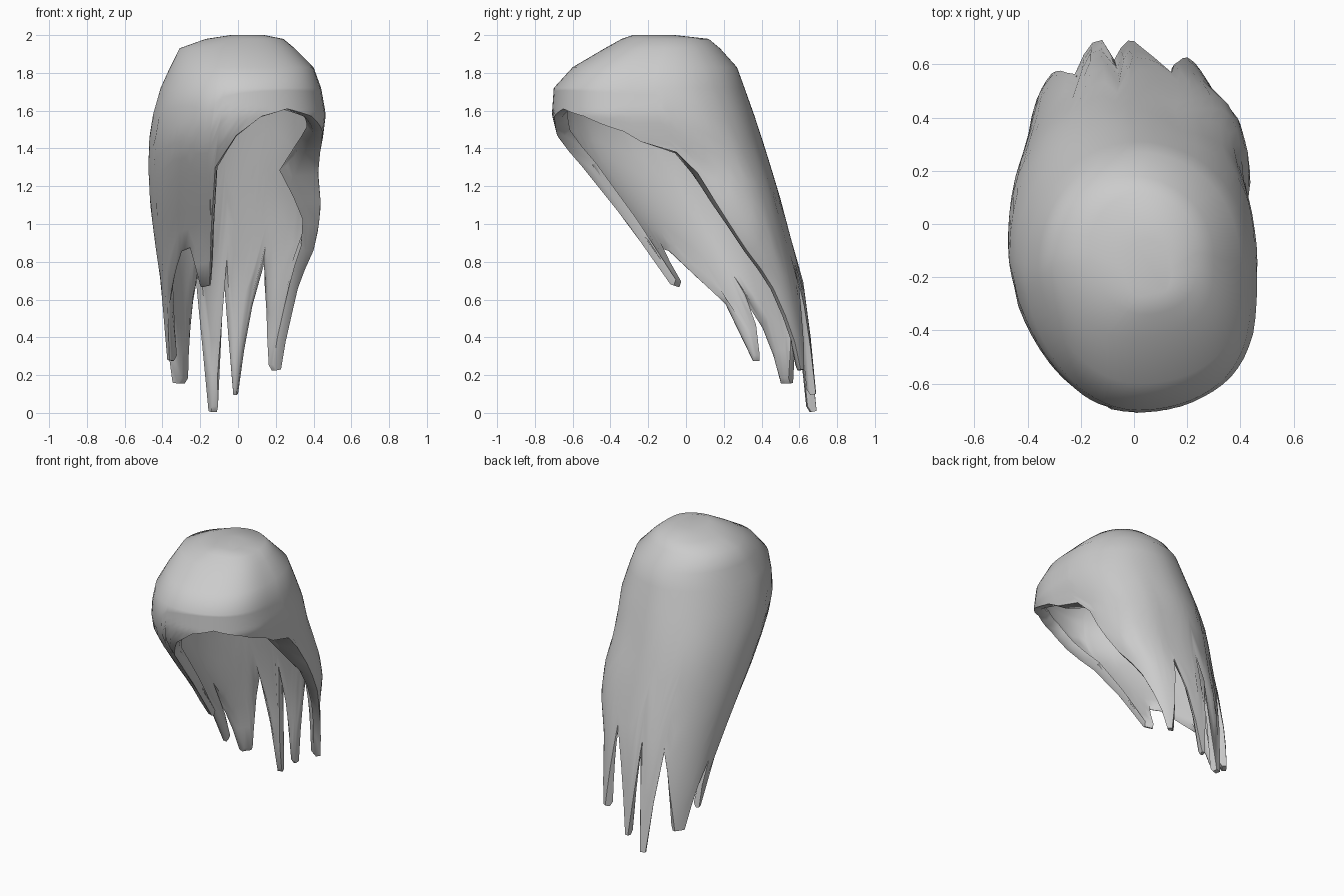
import bpy, bmesh, math
from mathutils import Vector

if "Cube" in bpy.data.objects:
    bpy.data.objects.remove(bpy.data.objects["Cube"])

# Head hull cross-sections: z, left x, right x, front y, back y
RINGS = [
    (2.00, -.04, .14, -.28, -.06), (1.98, -.17, .24, -.34, .12),
    (1.93, -.31, .30, -.43, .18), (1.83, -.36, .40, -.60, .27),
    (1.72, -.41, .44, -.70, .31), (1.58, -.45, .465, -.71, .36),
    (1.46, -.47, .45, -.68, .40), (1.30, -.475, .42, -.56, .45),
    (1.10, -.465, .44, -.41, .51), (.90, -.44, .42, -.25, .56),
    (.70, -.41, .34, -.12, .62), (.40, -.385, .29, .13, .66),
    (.00, -.36, .26, .20, .70)]

# Hair edge: angle (0 = back, negative = left), edge height, inward fold
EDGE = [
    (-180, 1.47, .07), (-168, 1.30, .07), (-163, 1.0, .05),
    (-162, .68, .03), (-154, .67, .03), (-145, .88, .02), (-136, .86, .02),   # front lock
    (-112, .58, .02), (-107, .28, .04), (-98, .28, .04), (-86, .60, .01),    # left tips
    (-68, .16, .05), (-54, .16, .05), (-30, .70, .01),
    (-20, .01, .05), (-13, .01, .05), (-6, .70, .01),                        # back tips
    (5, .10, .05), (9, .10, .05), (24, .80, .01),
    (50, .23, .05), (58, .23, .05), (73, .66, .05),
    (82, .86, .07), (85, 1.0, .09), (86.5, 1.12, .15), (87.3, 1.26, .21),     # right sideburn
    (89, 1.38, .14), (100, 1.49, .09), (123, 1.57, .08), (146, 1.61, .07),
    (165, 1.57, .07), (180, 1.47, .07)]


def section(z):
    for lo, hi in zip(RINGS[1:], RINGS):
        if z >= lo[0]:
            t = (z - lo[0]) / (hi[0] - lo[0])
            return [a + (b - a) * t for a, b in zip(lo, hi)]
    return RINGS[-1]


def clamp(v):
    return max(0, min(1, v))


def hull(angle, z):
    _, xl, xr, yf, yb = section(z)
    s, c = math.sin(math.radians(angle)), math.cos(math.radians(angle))
    # right side is squarer than the left, at front and back
    if c > 0:
        if s < 0:
            power = .95 + .2 * clamp((1.3 - z) / .5)
        else:
            power = 1.0 - .5 * clamp((1.95 - z) / .7) * clamp(s * 2)
    else:
        power = 1.2 if s < 0 else .62
    return Vector(((xl + xr) / 2 + (xr - xl) / 2 * s,
                   (yf + yb) / 2 + (yb - yf) / 2 * math.copysign(abs(c) ** power, c), z))


def toward_axis(p):
    s = section(p.z)
    return (Vector(((s[1] + s[2]) / 2, (s[3] + s[4]) / 2, p.z)) - p).normalized()


def columns():
    for p, q in zip(EDGE, EDGE[1:]):
        n = max(1, math.ceil((q[0] - p[0]) / 7))
        for i in range(n):
            yield [a + (b - a) * i / n for a, b in zip(p, q)]


# Hair shell: strands run from crown to edge, fold over and return as a thin lining
bm = bmesh.new()
grid = []
for angle, edge, fold in columns():
    zs = [2.0, 1.98, 1.93, 1.83, 1.72]
    zs += [1.72 + (edge - 1.72) * i / 9 for i in range(1, 10)]
    pts = [hull(angle, z) for z in zs]
    rim = pts[-1]
    inward = toward_axis(rim)
    pts.append(rim + inward * fold * .6 + Vector((0, 0, -.005)))
    pts.append(rim + inward * fold + Vector((0, 0, .025)))
    for k, z in enumerate(reversed(zs[3:-1])):
        p = hull(angle, z)
        width = .04 + max(0, fold - .04) * max(0, 1 - (k + 1) / 4)
        pts.append(p + toward_axis(p) * width)
    grid.append([bm.verts.new(p) for p in pts])
for a, b in zip(grid, grid[1:] + grid[:1]):
    for i in range(len(a) - 1):
        bm.faces.new((a[i], a[i + 1], b[i + 1], b[i]))
bm.faces.new([col[0] for col in grid])
bmesh.ops.recalc_face_normals(bm, faces=bm.faces)

mesh = bpy.data.meshes.new("hair_shell")
bm.to_mesh(mesh)
bm.free()
hair = bpy.data.objects.new("hair_shell", mesh)
bpy.context.collection.objects.link(hair)
bpy.context.view_layer.objects.active = hair
hair.select_set(True)
bpy.ops.object.shade_smooth_by_angle(angle=math.radians(60))
